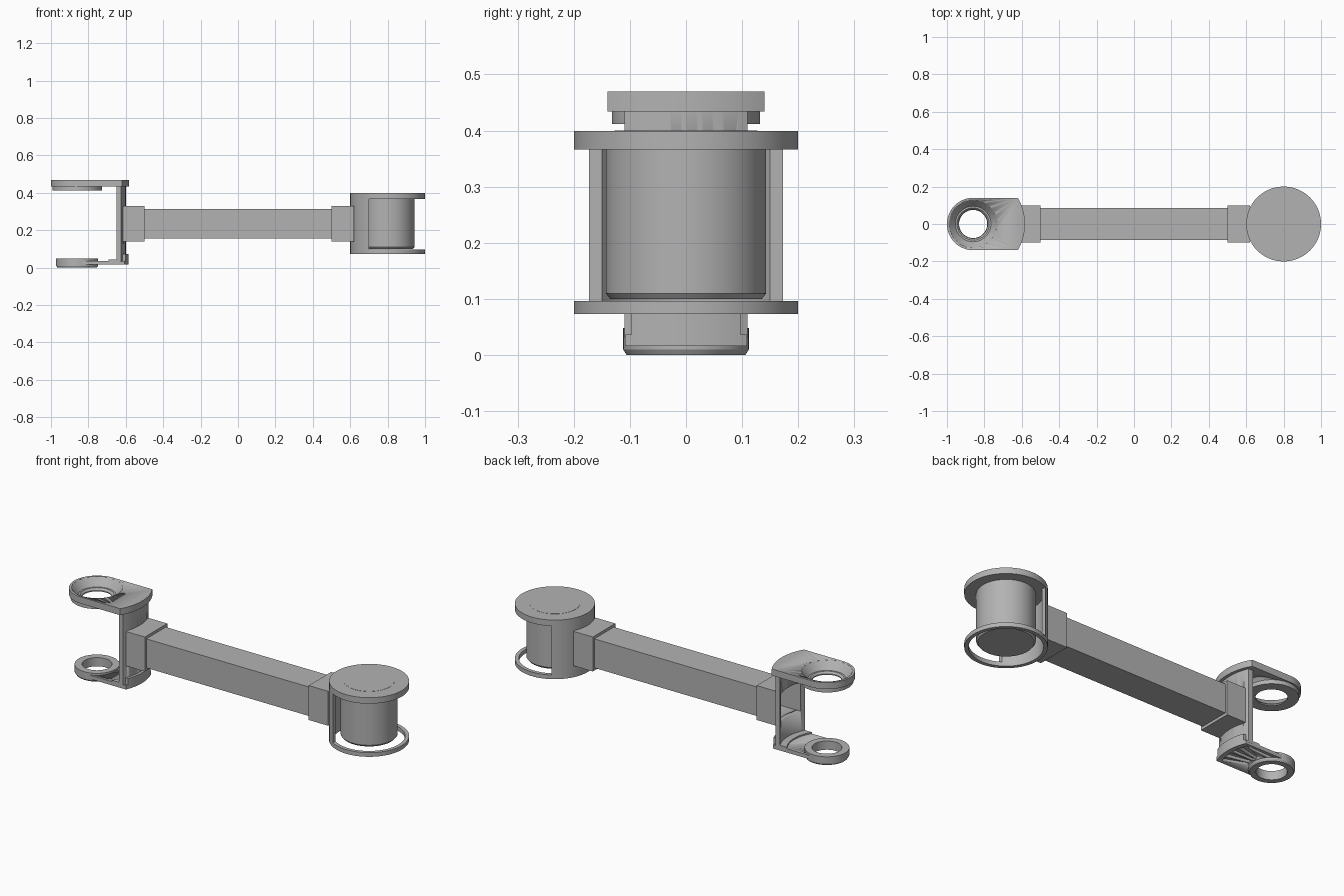
import bpy, bmesh
from math import sin, cos, asin, acos, pi, radians

if "Cube" in bpy.data.objects:
    bpy.data.objects.remove(bpy.data.objects["Cube"], do_unlink=True)

grey = bpy.data.materials.new("plain grey")
grey.use_nodes = True
colour = (0.45, 0.45, 0.45, 1)
grey.diffuse_color = colour
grey.node_tree.nodes["Principled BSDF"].inputs["Base Color"].default_value = colour

FORK_X, HUB_X = -0.86, 0.8


def finish(name, bm, x=0):
    bmesh.ops.remove_doubles(bm, verts=bm.verts, dist=1e-5)
    bmesh.ops.recalc_face_normals(bm, faces=bm.faces)
    mesh = bpy.data.meshes.new(name)
    bm.to_mesh(mesh)
    bm.free()
    mesh.materials.append(grey)
    obj = bpy.data.objects.new(name, mesh)
    obj.location.x = x
    bpy.context.collection.objects.link(obj)
    bpy.ops.object.select_all(action="DESELECT")
    obj.select_set(True)
    bpy.context.view_layer.objects.active = obj
    bpy.ops.object.shade_smooth_by_angle(angle=radians(30))
    return obj


def prism(name, outline, z0, z1, x=0):
    bm = bmesh.new()
    face = bm.faces.new([bm.verts.new((px, py, z0)) for px, py in outline])
    ext = bmesh.ops.extrude_face_region(bm, geom=[face], use_keep_orig=True)
    for v in ext["geom"]:
        if isinstance(v, bmesh.types.BMVert):
            v.co.z = z1
    return finish(name, bm, x)


def lathe(name, profile, x, closed=True):
    bm = bmesh.new()
    verts = [bm.verts.new((r, 0, z)) for r, z in profile]
    pairs = list(zip(verts, verts[1:]))
    if closed:
        pairs.append((verts[-1], verts[0]))
    edges = [bm.edges.new(p) for p in pairs]
    bmesh.ops.spin(bm, geom=verts + edges, cent=(0, 0, 0), axis=(0, 0, 1),
                   angle=2 * pi, steps=72)
    return finish(name, bm, x)


def box(name, x0, x1, y, z0, z1):
    return prism(name, [(x0, -y), (x1, -y), (x1, y), (x0, y)], z0, z1)


def arc(r, a0, a1, n=24):
    return [(r * cos(a0 + (a1 - a0) * i / n), r * sin(a0 + (a1 - a0) * i / n))
            for i in range(n + 1)]


def band(ri, ro, w):
    """Curved wall about the origin, cut flat at y = -w and y = w."""
    ao, ai = asin(w / ro), asin(w / ri)
    return arc(ro, -ao, ao) + arc(ri, ai, -ai)


def arm_outline(r, end):
    a = asin(r / end)
    return arc(r, pi / 2, 3 * pi / 2, 36) + arc(end, -a, a)


def cut(obj, cutter):
    mod = obj.modifiers.new("cut", "BOOLEAN")
    mod.operation, mod.solver, mod.object = "DIFFERENCE", "EXACT", cutter
    bpy.context.view_layer.objects.active = obj
    bpy.ops.object.modifier_apply(modifier=mod.name)
    bpy.data.objects.remove(cutter, do_unlink=True)


def disc(name, r, z0, z1, x):
    return lathe(name, [(0, z0), (r, z0), (r, z1), (0, z1)], x, closed=False)


# Beam and its end sleeves
box("beam", -0.505, 0.505, 0.085, 0.155, 0.315)
fork_sleeve = box("fork_sleeve", -0.615, -0.5, 0.098, 0.14, 0.33)
box("hub_sleeve", 0.5, 0.619, 0.098, 0.14, 0.33)

# Fork web, with a window into the sleeve
web = prism("fork_web", band(0.237, 0.26, 0.11), 0.03, 0.44, FORK_X)
for part in (web, fork_sleeve):
    cut(part, box("window_cutter", -0.7, -0.507, 0.084, 0.156, 0.314))

# Upper fork arm with a countersunk ring
upper = prism("upper_arm", arm_outline(0.14, 0.277), 0.434, 0.47, FORK_X)
cut(upper, disc("upper_hole_cutter", 0.127, 0.4, 0.5, FORK_X))
lathe("upper_ring", [(0.128, 0.469), (0.095, 0.428), (0.086, 0.428), (0.077, 0.418),
                     (0.077, 0.412), (0.132, 0.412), (0.132, 0.44)], FORK_X)

# Lower fork arm with ribbed underside, ring and back lip
lower = prism("lower_arm", arm_outline(0.109, 0.275), 0.016, 0.037, FORK_X)
cut(lower, disc("lower_hole_cutter", 0.09, -0.1, 0.1, FORK_X))
for start in (-22, -10.5, 1.5, 13):
    a0, a1 = radians(start), radians(start + 9)
    cut(lower, prism("pocket_cutter", arc(0.25, a0, a1, 6) + arc(0.12, a1, a0, 6),
                     0, 0.03, FORK_X))
lathe("lower_ring", [(0.075, 0), (0.106, 0), (0.112, 0.01), (0.112, 0.048),
                     (0.075, 0.048)], FORK_X)
prism("web_foot", band(0.2, 0.255, 0.109), 0.03, 0.045, FORK_X)
prism("back_lip", band(0.25, 0.275, 0.097), 0.03, 0.073, FORK_X)

# Hub: cap, bottom ring, curved back wall and drum
disc("hub_cap", 0.2, 0.366, 0.399, HUB_X)
disc("cap_inlay", 0.127, 0.39, 0.4, HUB_X)
lathe("hub_ring", [(0.18, 0.073), (0.2, 0.073), (0.2, 0.096), (0.18, 0.096)], HUB_X)
ao, ai = acos(-0.1 / 0.2), acos(-0.1 / 0.18)
prism("hub_wall", arc(0.2, ao, 2 * pi - ao) + arc(0.18, 2 * pi - ai, ai),
      0.08, 0.38, HUB_X)
lathe("drum", [(0, 0.1), (0.135, 0.1), (0.143, 0.11), (0.143, 0.38), (0, 0.38)],
      HUB_X, closed=False)
